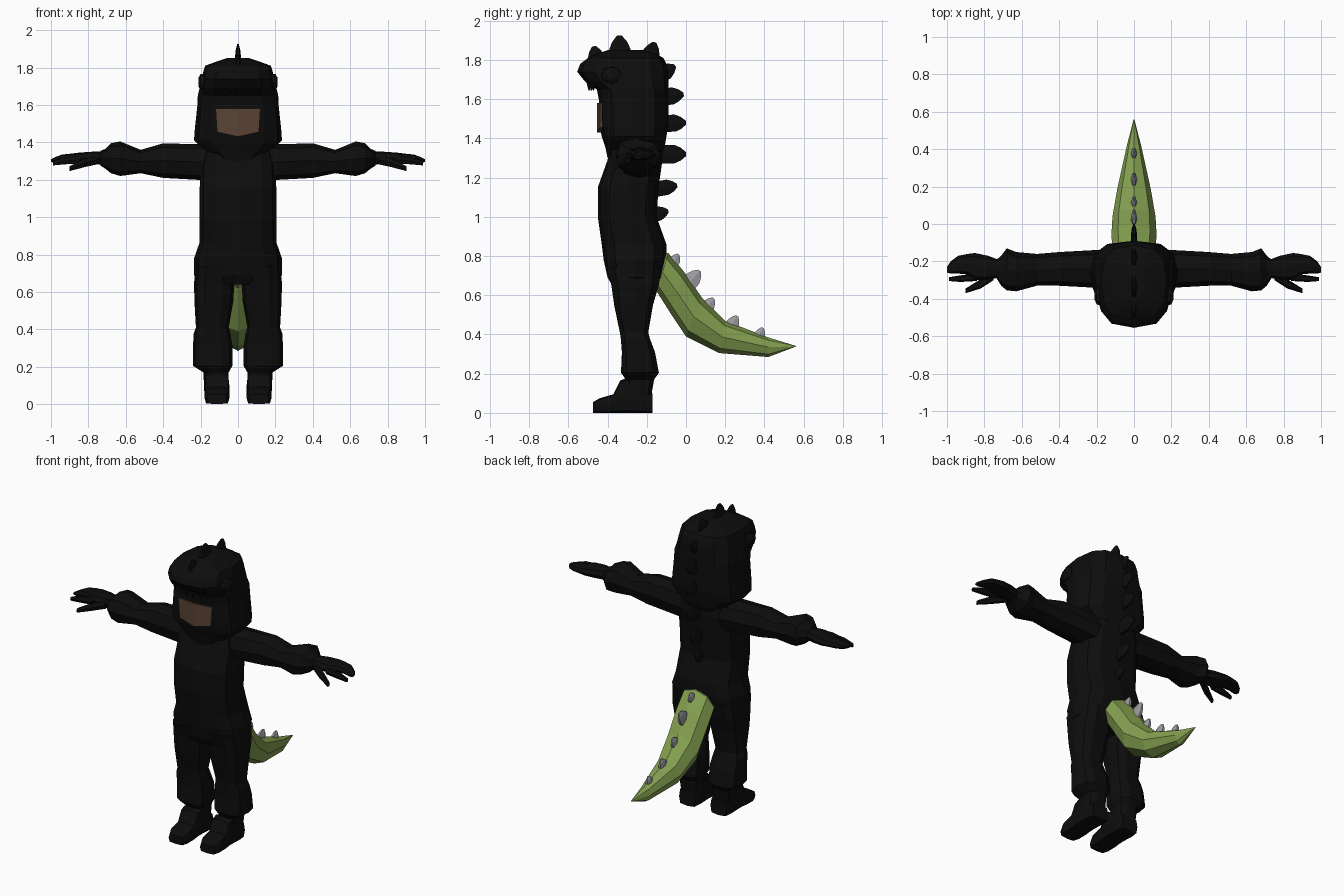
import bpy, bmesh, math
from mathutils import Vector as V


def material(name, rgb):
    m = bpy.data.materials.new(name)
    m.diffuse_color = (*rgb, 1)
    return m


BLACK = material("black_fabric", (0.004, 0.004, 0.004))
SKIN = material("brown_skin", (0.10, 0.058, 0.034))
GREEN = material("green_tail", (0.23, 0.35, 0.08))
GREY = material("grey_spike", (0.34, 0.33, 0.36))


def finish(name, bm, mat):
    bmesh.ops.recalc_face_normals(bm, faces=bm.faces)
    me = bpy.data.meshes.new(name)
    bm.to_mesh(me)
    bm.free()
    me.materials.append(mat)
    ob = bpy.data.objects.new(name, me)
    bpy.context.collection.objects.link(ob)
    return ob


def skin_rings(name, rings, mat, n=8, p=0.8):
    """Skin rings given as (centre, half axis u, half axis v)."""
    bm = bmesh.new()
    f = lambda t: math.copysign(abs(t) ** p, t) if abs(t) > 1e-6 else 0
    loops = []
    for c, u, v in rings:
        angles = [2 * math.pi * i / n for i in range(n)]
        loops.append([bm.verts.new(c + u * f(math.cos(a)) + v * f(math.sin(a))) for a in angles])
    for a, b in zip(loops, loops[1:]):
        for i in range(n):
            j = (i + 1) % n
            bm.faces.new((a[i], a[j], b[j], b[i]))
    bm.faces.new(loops[0][::-1])
    bm.faces.new(loops[-1])
    return finish(name, bm, mat)


def loft(name, axis, rows, mat=BLACK, n=8, p=0.8, side=1):
    """Rows are (position on axis, a0, a1, b0, b1); side -1 mirrors in x."""
    place = {"x": lambda t, a, b: V((t * side, a, b)),
             "y": lambda t, a, b: V((a * side, t, b)),
             "z": lambda t, a, b: V((a * side, b, t))}[axis]
    rings = []
    for t, a0, a1, b0, b1 in rows:
        c = place(t, (a0 + a1) / 2, (b0 + b1) / 2)
        rings.append((c, place(t, a1, (b0 + b1) / 2) - c, place(t, (a0 + a1) / 2, b1) - c))
    return skin_rings(name, rings, mat, n, p)


def upright(name, rows, n=12, p=0.7):
    return loft(name, "z", [(z, -w, w, f, b) for z, w, f, b in rows], n=n, p=p)


# Torso and hood: (height, half width, front, back)
upright("torso", [(.64, .19, -.37, -.15), (.69, .235, -.40, -.12), (.78, .235, -.42, -.10),
                  (.86, .207, -.43, -.10), (1.0, .205, -.45, -.15), (1.15, .205, -.45, -.14),
                  (1.29, .20, -.40, -.12), (1.39, .17, -.38, -.13), (1.43, .10, -.36, -.16)])
upright("hood", [(1.30, .10, -.40, -.13), (1.35, .17, -.41, -.11), (1.41, .235, -.43, -.10),
                 (1.46, .232, -.44, -.09), (1.60, .217, -.445, -.09), (1.65, .215, -.455, -.09),
                 (1.69, .205, -.515, -.09), (1.74, .195, -.555, -.09), (1.78, .185, -.54, -.10),
                 (1.81, .175, -.50, -.115), (1.83, .12, -.46, -.15), (1.85, .06, -.40, -.22)])

# Face set into the hood opening
bm = bmesh.new()
outline = [(-.12, 1.58), (0, 1.58), (.12, 1.58), (.112, 1.455), (0, 1.43), (-.112, 1.455)]
front = [bm.verts.new((x, -.453 + abs(x) * .12, z)) for x, z in outline]
back = [bm.verts.new((x, -.40, z)) for x, z in outline]
bm.faces.new((front[0], front[1], front[4], front[5]))
bm.faces.new((front[1], front[2], front[3], front[4]))
bm.faces.new(back)
for i in range(6):
    j = (i + 1) % 6
    bm.faces.new((front[i], front[j], back[j], back[i]))
finish("face", bm, SKIN)

# Teeth hanging under the hood brim
for i in range(6):
    x = (i - 2.5) * .045
    y = -.50 + abs(x) * .25
    loft("hood_tooth", "z", [(1.71, x - .02, x + .02, y - .02, y + .02),
                             (1.645, x - .003, x + .003, y - .003, y + .003)], n=4, p=1)

for s in (1, -1):
    # Round eye on the side of the hood
    loft("hood_eye", "x", [(.16, -.44, -.32, 1.67, 1.77), (.20, -.43, -.33, 1.68, 1.765),
                           (.212, -.40, -.36, 1.70, 1.745)], p=1, side=s)

    # Sleeve with puffed cuff
    loft("sleeve", "x", [(.10, -.34, -.14, 1.19, 1.39), (.22, -.34, -.14, 1.20, 1.39),
                         (.40, -.33, -.15, 1.21, 1.395), (.52, -.33, -.16, 1.235, 1.36),
                         (.63, -.36, -.15, 1.22, 1.405), (.68, -.355, -.13, 1.235, 1.395),
                         (.71, -.33, -.17, 1.26, 1.365), (.735, -.29, -.19, 1.275, 1.355)], side=s)

    # Hand, outer finger and thumb
    loft("hand", "x", [(.70, -.28, -.20, 1.28, 1.35), (.78, -.30, -.17, 1.285, 1.35),
                       (.85, -.30, -.155, 1.29, 1.345), (.89, -.27, -.16, 1.295, 1.34),
                       (.94, -.265, -.17, 1.295, 1.335), (.98, -.265, -.20, 1.29, 1.32),
                       (1.0, -.26, -.23, 1.295, 1.31)], side=s)
    loft("finger", "x", [(.84, -.305, -.265, 1.285, 1.33), (.93, -.31, -.275, 1.28, 1.32),
                         (.99, -.305, -.285, 1.275, 1.30)], n=6, side=s)
    loft("thumb", "x", [(.75, -.30, -.25, 1.28, 1.335), (.82, -.345, -.295, 1.265, 1.315),
                        (.90, -.37, -.345, 1.245, 1.275)], n=6, side=s)

    # Trouser leg with wide cuff, ending in the ankle
    loft("leg", "z", [(.74, .02, .225, -.41, -.12), (.65, .02, .235, -.385, -.135),
                      (.55, .025, .233, -.37, -.165), (.41, .05, .225, -.34, -.19),
                      (.375, .04, .238, -.335, -.18), (.31, .03, .24, -.33, -.155),
                      (.205, .03, .24, -.335, -.135), (.17, .05, .185, -.31, -.16),
                      (.06, .05, .18, -.30, -.18)], n=10, p=.7, side=s)

    # Shoe, from heel to toe
    loft("shoe", "y", [(-.172, .055, .17, 0, .10), (-.22, .045, .18, 0, .13),
                       (-.30, .045, .18, 0, .18), (-.335, .045, .18, 0, .165),
                       (-.37, .045, .18, 0, .095), (-.44, .045, .18, 0, .075),
                       (-.475, .06, .165, 0, .055)], n=8, p=.4, side=s)

# Tail: (top y, top z, bottom y, bottom z, half width)
stations = [(-.15, .81, -.21, .66, .09), (-.09, .815, -.15, .62, .118), (-.01, .72, -.08, .51, .12),
            (.08, .59, 0, .39, .115), (.20, .47, .17, .305, .09), (.42, .385, .42, .285, .038),
            (.56, .342, .56, .338, .002)]
rings = []
for ty, tz, by, bz, w in stations:
    top, bottom = V((0, ty, tz)), V((0, by, bz))
    rings.append(((top + bottom) / 2, V((w, 0, 0)), (top - bottom) / 2))
skin_rings("tail", rings, GREEN, n=8, p=1)


# Spikes along hood, back and tail: (tip y, tip z, tilt in degrees, half width)
def spike(name, y, z, tilt, h, mat):
    a = math.radians(tilt)
    d, t = V((0, math.cos(a), math.sin(a))), V((0, -math.sin(a), math.cos(a)))
    tip = V((0, y, z))
    rows = [(2 * h + .03, .016, 1.0), (h * 1.1, .016, 1.0), (h * .5, .012, .7), (0, .004, .22)]
    skin_rings(name, [(tip - d * k, V((w, 0, 0)), t * h * g) for k, w, g in rows], mat, n=6, p=1)


for row in [(-.47, 1.87, 102, .05), (-.34, 1.925, 92, .062), (-.16, 1.89, 72, .052),
            (-.055, 1.77, 32, .048), (-.012, 1.625, 8, .05), (0, 1.48, 2, .05),
            (0, 1.32, 0, .055), (-.045, 1.16, 10, .045), (-.09, 1.03, 15, .042)]:
    spike("back_spike", *row, BLACK)
for row in [(-.04, .81, 62, .032), (.07, .725, 50, .046), (.14, .585, 55, .038),
            (.26, .495, 62, .038), (.39, .435, 70, .03)]:
    spike("tail_spike", *row, GREY)
